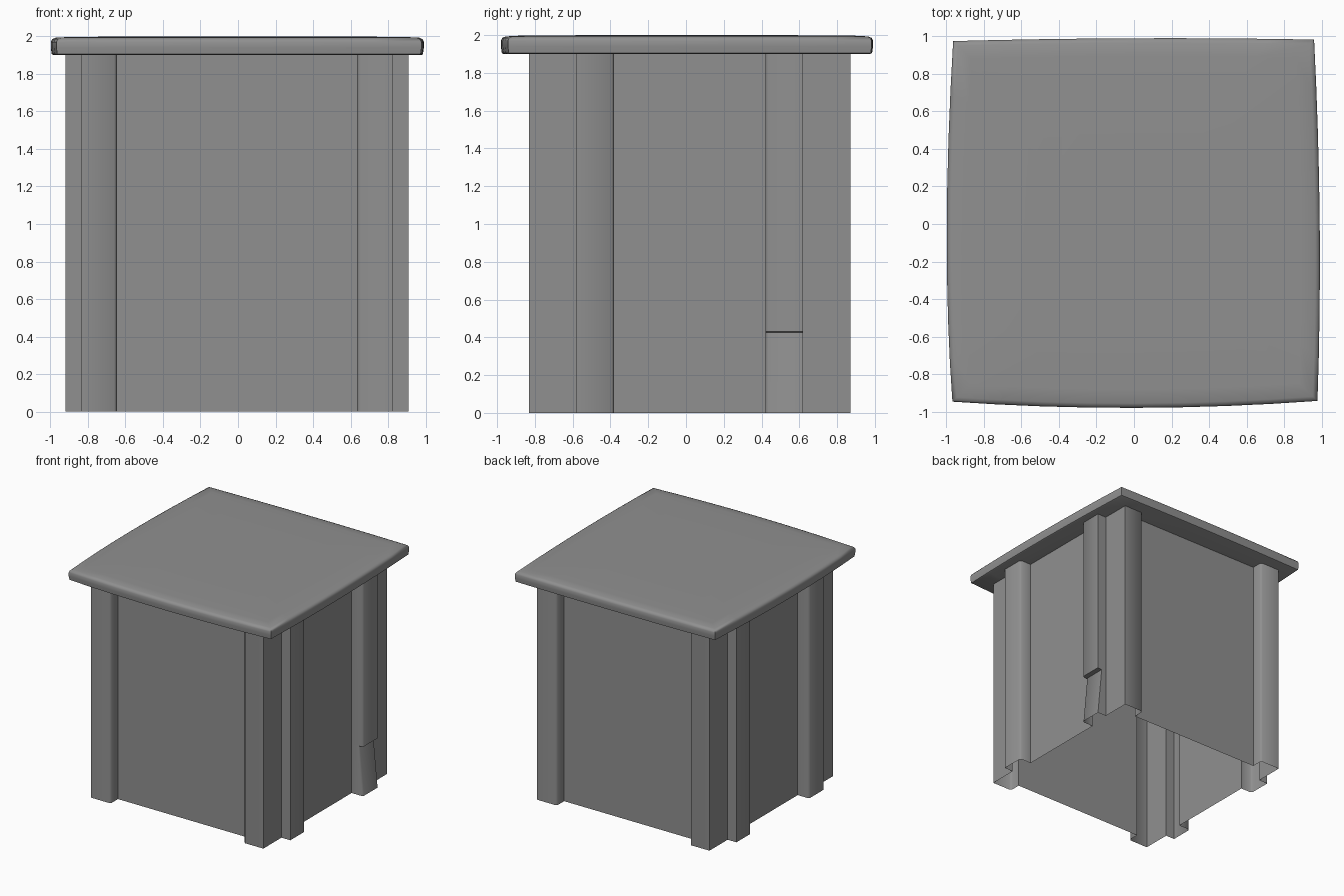
import bpy, bmesh

if "Cube" in bpy.data.objects:
    bpy.data.objects.remove(bpy.data.objects["Cube"])

# Dark grey paint for the whole cabinet
grey = bpy.data.materials.new("dark_grey")
grey.diffuse_color = (0.28, 0.28, 0.28, 1)
grey.use_nodes = True
grey.node_tree.nodes["Principled BSDF"].inputs["Base Color"].default_value = grey.diffuse_color

def finish(bm, name, angle):
    bmesh.ops.recalc_face_normals(bm, faces=bm.faces)
    me = bpy.data.meshes.new(name)
    bm.to_mesh(me)
    bm.free()
    me.materials.append(grey)
    ob = bpy.data.objects.new(name, me)
    bpy.context.collection.objects.link(ob)
    bpy.ops.object.select_all(action='DESELECT')
    bpy.context.view_layer.objects.active = ob
    ob.select_set(True)
    bpy.ops.object.shade_smooth_by_angle(angle=angle)
    return ob

def loft(bm, rings):
    """Join a stack of closed rings with side faces."""
    vs = [[bm.verts.new(p) for p in r] for r in rings]
    n = len(vs[0])
    for a, b in zip(vs, vs[1:]):
        for i in range(n):
            j = (i + 1) % n
            bm.faces.new((a[i], a[j], b[j], b[i]))
    return vs

# Body: thin open-bottomed shell with stepped corner posts and recessed panels
half = [(0.635, -0.73), (0.635, -0.815), (0.65, -0.83), (0.825, -0.83),
        (0.825, -0.58), (0.91, -0.58), (0.91, -0.395), (0.895, -0.38),
        (0.80, -0.38), (0.80, 0.42), (0.895, 0.42), (0.91, 0.435),
        (0.91, 0.62), (0.825, 0.62), (0.825, 0.87), (0.65, 0.87),
        (0.635, 0.855), (0.635, 0.77)]
profile = half + [(-x - 0.01, y) for x, y in reversed(half)]

def body_ring(z, dent):
    """Cross-section; dent pushes in the right rear post near its foot."""
    return [(x - dent if x > 0.89 and y > 0.4 else x, y, z)
            for x, y in profile]

bm = bmesh.new()
loft(bm, [body_ring(0, 0), body_ring(0.425, 0.04),
          body_ring(0.43, 0), body_ring(1.91, 0)])
finish(bm, "cabinet_body", 0.9)

# Roof: slightly bowed square slab with softened rim
corners = [(-0.968, -0.947), (0.978, -0.943), (0.96, 0.983), (-0.964, 0.975)]
bows = [(0.0, -0.98), (0.99, 0.0), (0.0, 0.99), (-0.998, -0.05)]
outline = []
for i in range(4):
    a, m, b = corners[i], bows[i], corners[(i + 1) % 4]
    for k in range(8):
        t = k / 8
        w = [(1 - t) * (1 - 2 * t), 4 * t * (1 - t), t * (2 * t - 1)]
        outline.append(tuple(w[0] * a[c] + w[1] * m[c] + w[2] * b[c]
                             for c in (0, 1)))

def roof_ring(s, z):
    return [(x * s, y * s, z) for x, y in outline]

bm = bmesh.new()
vs = loft(bm, [roof_ring(s, z) for s, z in
               ((0.985, 1.90), (0.995, 1.905), (1, 1.94), (1, 1.97),
                (0.993, 1.985), (0.975, 1.993), (0.9, 1.997), (0.5, 2.0))])
bm.faces.new(vs[0])
bm.faces.new(vs[-1])
finish(bm, "roof_slab", 0.9)
